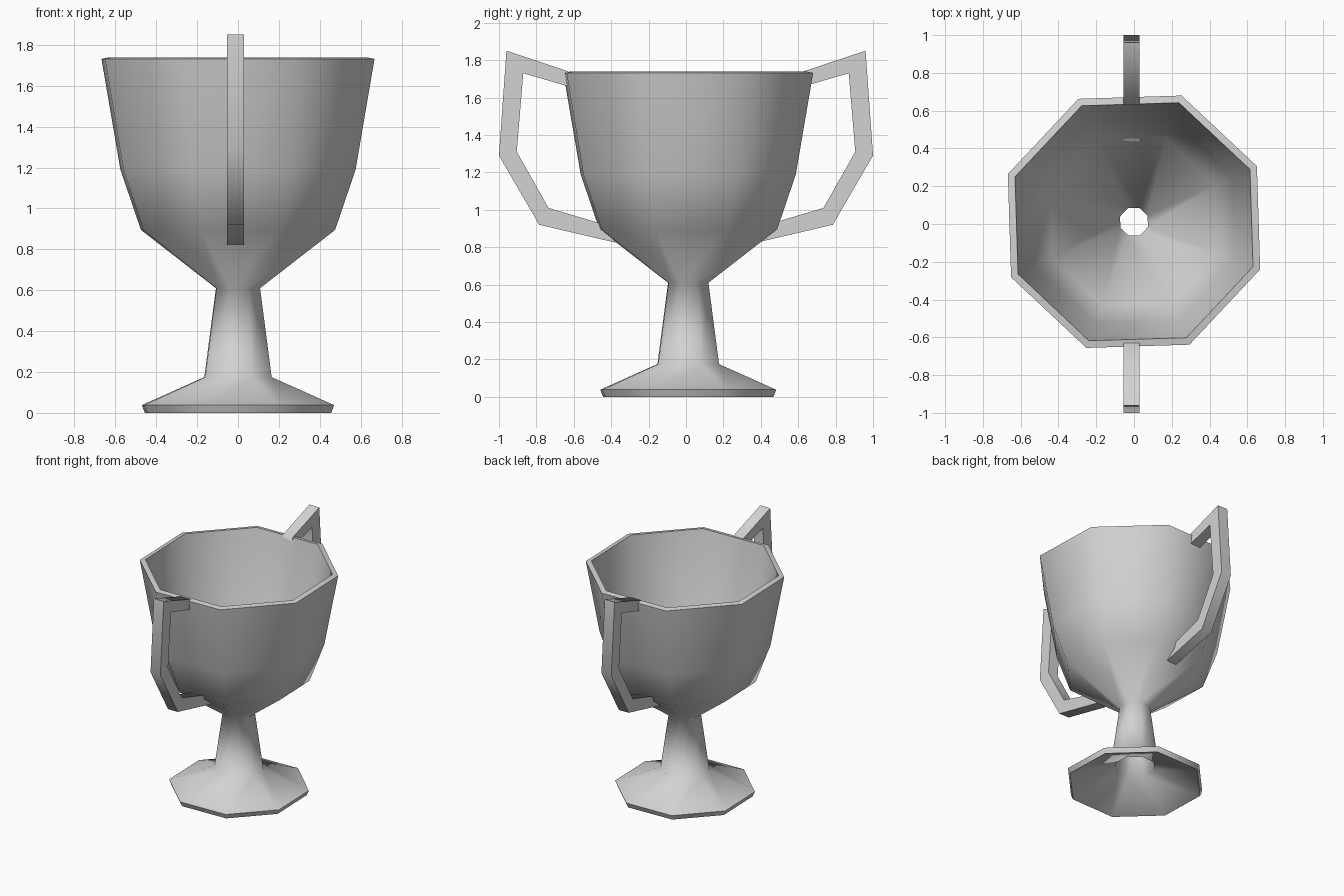
import bpy, bmesh
from math import sin, cos, pi, radians

cube = bpy.data.objects.get("Cube")
if cube:
    bpy.data.objects.remove(cube, do_unlink=True)

metal = bpy.data.materials.new("light_grey")
metal.use_nodes = True
GREY = (0.65, 0.65, 0.65, 1)
metal.diffuse_color = GREY
metal.node_tree.nodes["Principled BSDF"].inputs["Base Color"].default_value = GREY


def make_object(name, bm):
    mesh = bpy.data.meshes.new(name)
    bm.to_mesh(mesh)
    bm.free()
    mesh.materials.append(metal)
    obj = bpy.data.objects.new(name, mesh)
    bpy.context.collection.objects.link(obj)
    return obj


def activate(obj):
    bpy.ops.object.select_all(action='DESELECT')
    obj.select_set(True)
    bpy.context.view_layer.objects.active = obj


def smooth(obj):
    activate(obj)
    bpy.ops.object.shade_smooth_by_angle(angle=radians(75))


# Goblet: octagonal open shell, from foot to rim (radius, height)
SIDES, TURN, CENTRE_Y = 8, radians(24.3), 0.012
profile = [(0.503, 0.038), (0.176, 0.175), (0.1155, 0.61),
           (0.508, 0.895), (0.615, 1.19), (0.714, 1.732)]
bm = bmesh.new()
rings = []
for r, z in profile:
    angles = [TURN + 2 * pi * i / SIDES for i in range(SIDES)]
    rings.append([bm.verts.new((r * cos(a), r * sin(a) + CENTRE_Y, z)) for a in angles])
for low, high in zip(rings, rings[1:]):
    for i in range(SIDES):
        j = (i + 1) % SIDES
        bm.faces.new((low[i], low[j], high[j], high[i]))
goblet = make_object("goblet", bm)

# Wall thickness, grown inwards
wall = goblet.modifiers.new("wall", 'SOLIDIFY')
wall.thickness = 0.041
wall.offset = -1
activate(goblet)
bpy.ops.object.modifier_apply(modifier=wall.name)
smooth(goblet)

# Handles: angular bars, outer and inner outline (distance from axis, height)
outer = [(0.63, 1.74), (0.96, 1.85), (1.0, 1.29), (0.785, 0.92), (0.375, 0.824)]
inner = [(0.63, 1.66), (0.87, 1.73), (0.905, 1.31), (0.735, 1.01), (0.45, 0.925)]
X_MIN, X_MAX = -0.055, 0.03


def make_handle(name, side):
    bm = bmesh.new()
    sections = []
    for (yo, zo), (yi, zi) in zip(outer, inner):
        corners = [(X_MIN, yo, zo), (X_MAX, yo, zo), (X_MAX, yi, zi), (X_MIN, yi, zi)]
        sections.append([bm.verts.new((x, side * y, z)) for x, y, z in corners])
    for a, b in zip(sections, sections[1:]):
        for i in range(4):
            j = (i + 1) % 4
            bm.faces.new((a[i], a[j], b[j], b[i]))
    bm.faces.new(sections[0])
    bm.faces.new(sections[-1])
    bmesh.ops.recalc_face_normals(bm, faces=bm.faces)
    smooth(make_object(name, bm))


make_handle("front_handle", -1)
make_handle("back_handle", 1)
